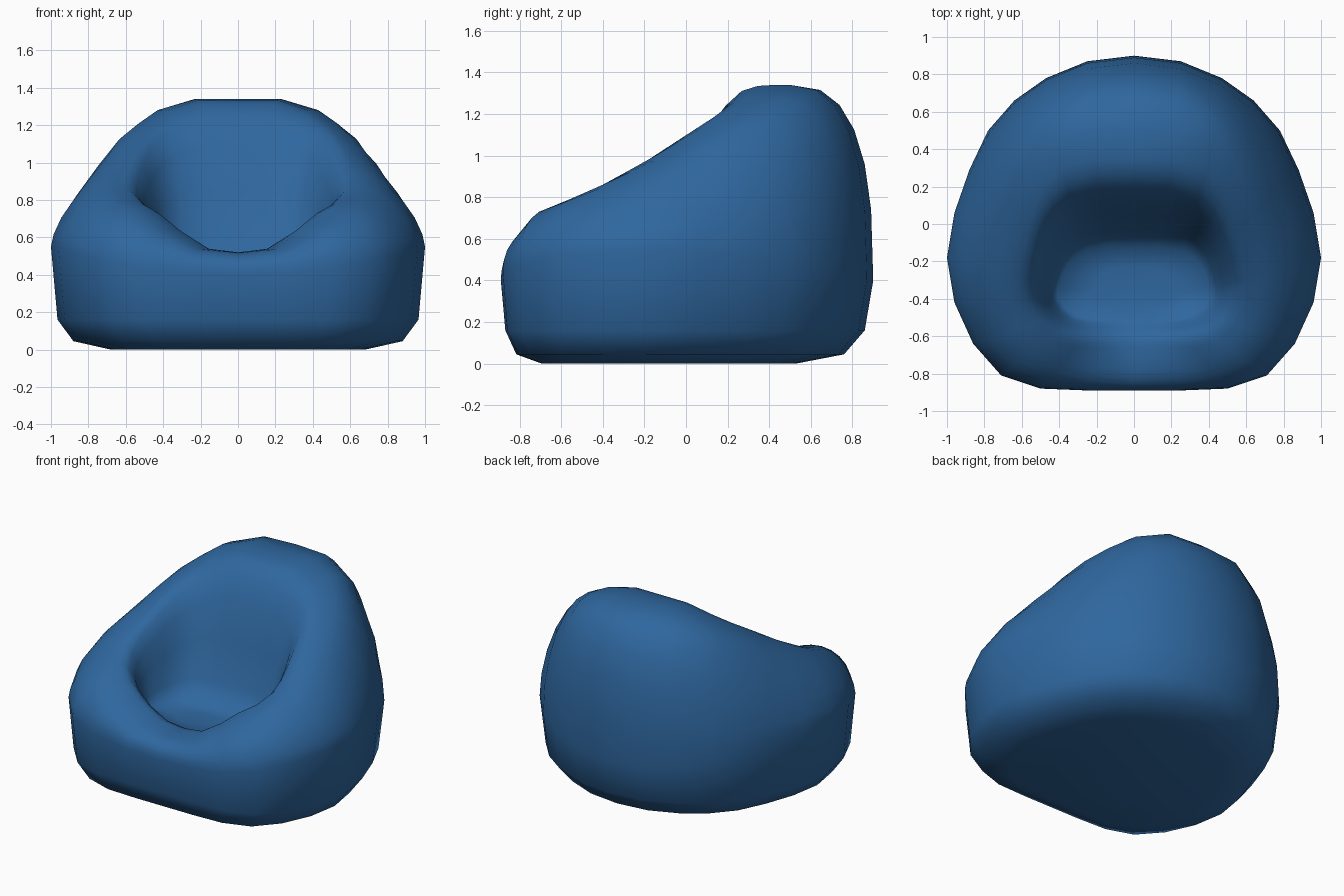
import bpy
import bmesh
from math import sin, cos, pi
from mathutils import Vector

cube = bpy.data.objects.get("Cube")
if cube:
    bpy.data.objects.remove(cube, do_unlink=True)

# Half of the widest outline, from the back middle to the front middle
outline = [(0, .9), (.25, .87), (.47, .78), (.64, .66), (.78, .5), (.88, .29), (.96, .06),
           (1, -.18), (.96, -.42), (.86, -.64), (.71, -.81), (.5, -.88), (.25, -.89), (0, -.89)]

# Matching crest of the backrest, arms and front lip
crest = [(0, .5, 1.34), (.23, .5, 1.34), (.43, .44, 1.28), (.53, .32, 1.21), (.59, .2, 1.15),
         (.63, .06, 1.08), (.66, -.1, 1), (.68, -.25, .93), (.67, -.4, .86), (.6, -.56, .79),
         (.5, -.67, .74), (.36, -.71, .64), (.18, -.71, .54), (0, -.71, .52)]

SEAT = .45
SEAT_MIDDLE = Vector((0, -.34, SEAT - .02))


def spoke(rim, top):
    """Points from the floor, up the wall, over the crest and down to the seat."""
    # The sides bulge higher and slant more than the front and back
    side = rim[0] ** 2
    belly, power = .4 + .15 * side, .75 + .55 * side
    rim, top = Vector((*rim, belly)), Vector(top)
    points = []
    # Rounded bottom edge
    for scale, height in ((.68, 0), (.88, .045), (.965, .16)):
        points.append(Vector((rim.x * scale, (rim.y + .27) * scale - .27, height)))
    # Bulging outer wall
    steps = 6
    for i in range(steps + 1):
        a = i / steps * pi / 2
        p = rim.lerp(top, 1 - max(cos(a), 0) ** power)
        p.z = belly + (top.z - belly) * sin(a) ** power
        points.append(p)
    # Gentle slope that steepens into the seat hollow
    hollow = Vector((top.x * .6, top.y * .317 - .278, SEAT))
    steps = 8
    for i in range(1, steps + 1):
        t = i / steps
        p = top.lerp(hollow, t)
        p.z = SEAT + (top.z - SEAT) * (1 + cos(pi * t ** 2.2)) / 2
        points.append(p)
    points.append(hollow.lerp(SEAT_MIDDLE, .5))
    return points


def mirrored(points):
    return [Vector((-p.x, p.y, p.z)) for p in points]


half = [spoke(r, c) for r, c in zip(outline, crest)]
spokes = half + [mirrored(s) for s in reversed(half[1:-1])]

# Beanbag skin
bm = bmesh.new()
grid = [[bm.verts.new(p) for p in s] for s in spokes]
middle = bm.verts.new(SEAT_MIDDLE)
for a, b in zip(grid, grid[1:] + grid[:1]):
    for i in range(len(a) - 1):
        bm.faces.new((a[i], a[i + 1], b[i + 1], b[i]))
    bm.faces.new((a[-1], middle, b[-1]))
bm.faces.new([s[0] for s in grid])
bmesh.ops.recalc_face_normals(bm, faces=bm.faces)
for face in bm.faces:
    face.smooth = True

mesh = bpy.data.meshes.new("beanbag_chair")
bm.to_mesh(mesh)
bm.free()
chair = bpy.data.objects.new("beanbag_chair", mesh)
bpy.context.collection.objects.link(chair)

# Blue fabric
fabric = bpy.data.materials.new("blue_fabric")
fabric.use_nodes = True
color = (.028, .135, .345, 1)
fabric.diffuse_color = color
fabric.node_tree.nodes["Principled BSDF"].inputs["Base Color"].default_value = color
mesh.materials.append(fabric)
